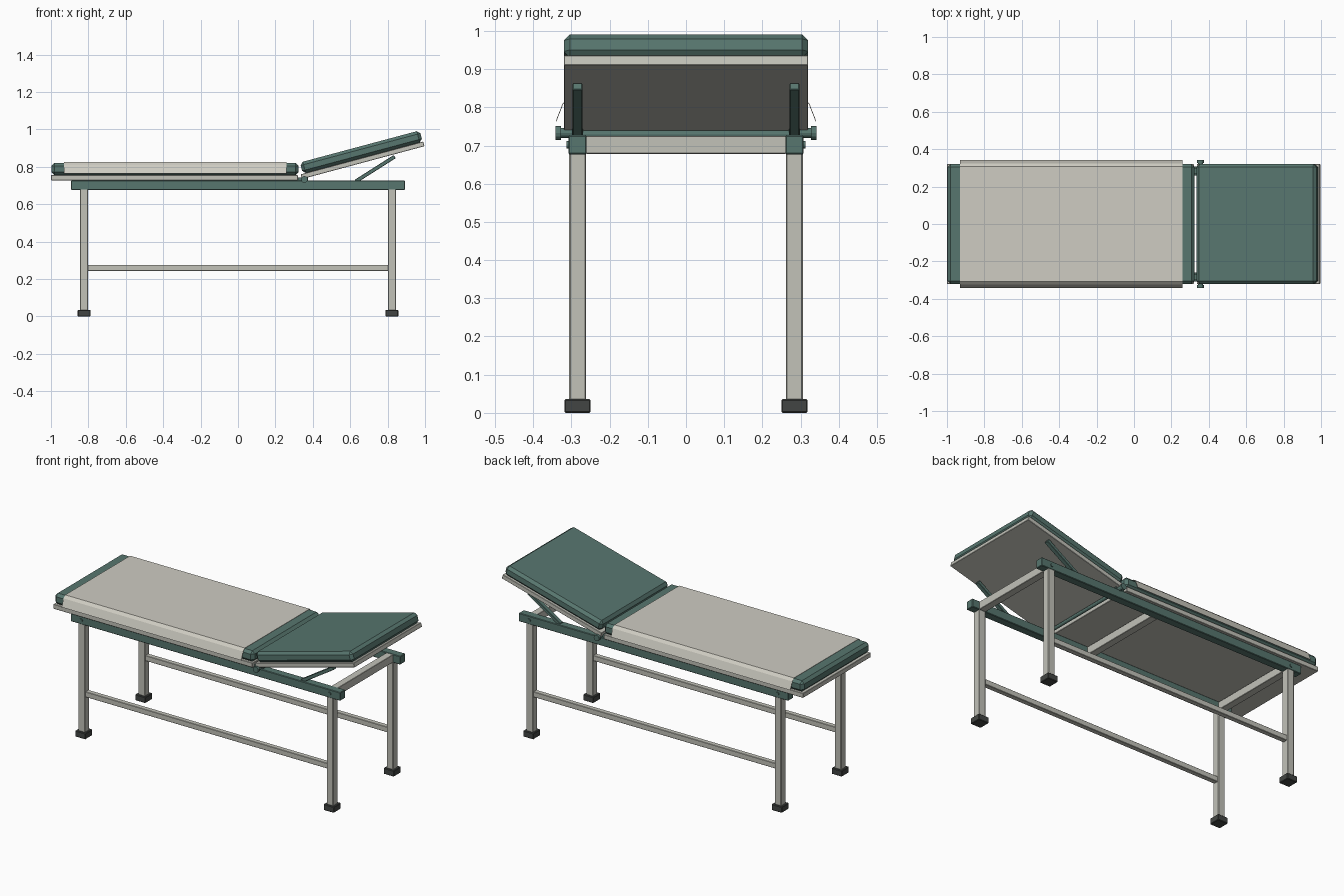
import bpy, bmesh, math
from mathutils import Matrix, Vector

if "Cube" in bpy.data.objects:
    bpy.data.objects.remove(bpy.data.objects["Cube"])


def material(name, rgb):
    m = bpy.data.materials.new(name)
    m.diffuse_color = (*rgb, 1)
    m.use_nodes = True
    m.node_tree.nodes["Principled BSDF"].inputs["Base Color"].default_value = m.diffuse_color
    return m


GREEN = material("green vinyl and paint", (0.095, 0.18, 0.157))
GREY = material("pale grey metal", (0.54, 0.54, 0.485))
SHEET = material("paper sheet", (0.62, 0.605, 0.54))
RUBBER = material("dark rubber", (0.055, 0.06, 0.056))


def finish(bm, name, mat, matrix=None):
    if matrix:
        bm.transform(matrix)
    bmesh.ops.recalc_face_normals(bm, faces=bm.faces)
    me = bpy.data.meshes.new(name)
    bm.to_mesh(me)
    bm.free()
    me.materials.append(mat)
    ob = bpy.data.objects.new(name, me)
    bpy.context.collection.objects.link(ob)
    return ob


def box(name, mat, x, y, z, bevel=0.0, matrix=None):
    """Box from (min, max) ranges, with flat chamfered edges."""
    bm = bmesh.new()
    bmesh.ops.create_cube(bm, size=1)
    for v in bm.verts:
        v.co = Vector([(r[0] + r[1]) / 2 + c * (r[1] - r[0])
                       for c, r in zip(v.co, (x, y, z))])
    if bevel:
        bmesh.ops.bevel(bm, geom=bm.edges[:], offset=bevel, segments=1,
                        affect='EDGES')
    return finish(bm, name, mat, matrix)


def rod(name, mat, x, z, y0, y1, r, sides=12):
    """Cylinder lying along y."""
    bm = bmesh.new()
    bmesh.ops.create_cone(bm, cap_ends=True, segments=sides, radius1=r,
                          radius2=r, depth=abs(y1 - y0))
    return finish(bm, name, mat, Matrix.Translation((x, (y0 + y1) / 2, z))
                  @ Matrix.Rotation(math.pi / 2, 4, 'X'))


def around(c, w):
    return (c - w / 2, c + w / 2)


LX, LY = 0.823, 0.284
HX, HZ = 0.355, 0.733

for sy, side in ((-1, "front"), (1, "back")):
    # Legs and rubber feet
    for sx, end in ((-1, "foot"), (1, "head")):
        box(f"{side}_{end}_leg", GREY, around(sx * LX, 0.044),
            around(sy * LY, 0.044), (0.03, 0.685), 0.003)
        box(f"{side}_{end}_rubber_foot", RUBBER, around(sx * LX, 0.068),
            around(sy * LY, 0.068), (0, 0.036), 0.003)
        rod(f"{side}_{end}_bolt", GREEN, sx * LX, 0.702,
            sy * 0.30, sy * 0.313, 0.010)
    # Side rail and lower stretcher
    box(f"{side}_rail", GREEN, (-0.893, 0.893), around(sy * LY, 0.048),
        (0.677, 0.727), 0.003)
    box(f"{side}_stretcher", GREY, (-0.805, 0.805), around(sy * LY, 0.03),
        (0.244, 0.276), 0.002)
    # Hinge knobs and tabs
    rod(f"{side}_hinge_collar", GREEN, HX, HZ, sy * 0.27, sy * 0.33, 0.013)
    rod(f"{side}_hinge_knob", GREEN, HX, HZ, sy * 0.327, sy * 0.341, 0.018)
    box(f"{side}_hinge_tab", GREEN, (0.30, 0.375), around(sy * LY, 0.03),
        (0.727, 0.743))
    # Angled strut holding up the backrest
    a, b = Vector((0.638, 0, 0.728)), Vector((0.838, 0, 0.855))
    d = b - a
    box(f"{side}_backrest_strut", GREEN, (-0.01, d.length), around(0, 0.026),
        around(0, 0.02), 0.002,
        Matrix.Translation((a.x, sy * LY, a.z))
        @ Matrix.Rotation(-math.atan2(d.z, d.x), 4, 'Y'))

# Cross beams and hinge rod
for name, x in (("foot", -LX), ("middle", 0.08), ("head", LX)):
    box(f"{name}_cross_beam", GREY, around(x, 0.044), (-0.262, 0.262),
        (0.678, 0.725), 0.002)
rod("hinge_rod", GREEN, HX, HZ - 0.004, -0.30, 0.30, 0.010)

# Flat bed section
box("bed_board", GREY, (-1.0, 0.32), (-0.32, 0.32), (0.728, 0.756), 0.002)
box("bed_cushion", GREEN, (-0.997, 0.324), (-0.32, 0.32), (0.756, 0.821), 0.016)

# Raised backrest section, tilted 15 degrees
tilt = (Matrix.Translation((0.342, 0, 0.735))
        @ Matrix.Rotation(math.radians(-15), 4, 'Y'))
box("backrest_board", GREY, (0, 0.678), (-0.32, 0.32), (0, 0.026), 0.002, tilt)
box("backrest_cushion", GREEN, (0.012, 0.675), (-0.32, 0.32), (0.026, 0.088),
    0.016, tilt)

# Paper sheet draped over the bed cushion, sides flaring out
profile = [(-0.341, 0.764), (-0.323, 0.810), (-0.307, 0.825)]
profile += [(-y, z) for y, z in reversed(profile)]
bm = bmesh.new()
rows = [[bm.verts.new((x, y, z)) for y, z in profile] for x in (-0.93, 0.26)]
for i in range(len(profile) - 1):
    bm.faces.new((rows[0][i], rows[1][i], rows[1][i + 1], rows[0][i + 1]))
sheet = finish(bm, "paper_sheet", SHEET)
if sheet.data.polygons[2].normal.z < 0:
    sheet.data.flip_normals()
mod = sheet.modifiers.new("thickness", 'SOLIDIFY')
mod.thickness = 0.002
